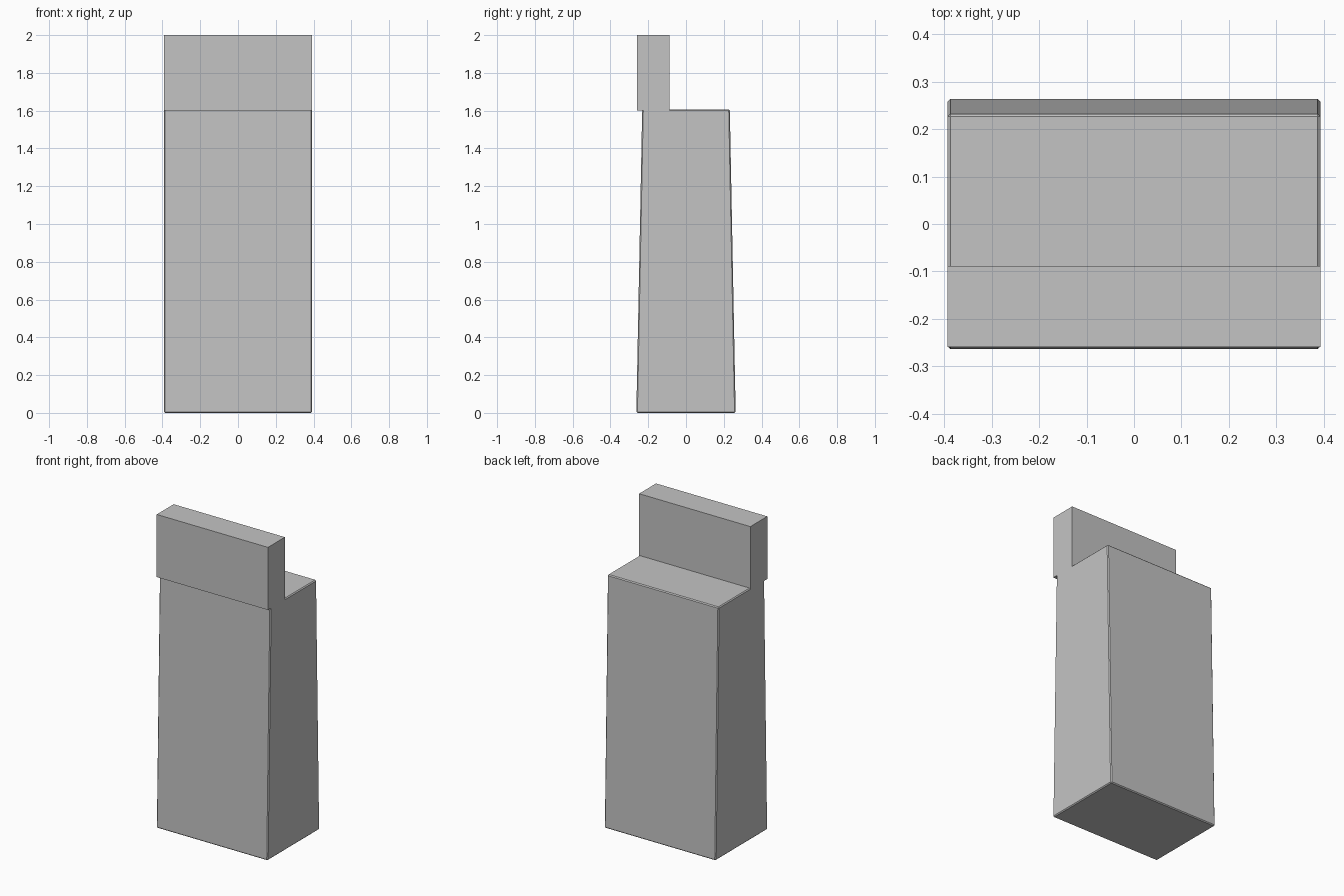
import bpy
import bmesh

default = bpy.data.objects.get("Cube")
if default:
    bpy.data.objects.remove(default, do_unlink=True)

# Single plain grey
grey = bpy.data.materials.new("plain_grey")
grey.use_nodes = True
color = (0.55, 0.55, 0.55, 1)
grey.diffuse_color = color
grey.node_tree.nodes["Principled BSDF"].inputs["Base Color"].default_value = color

HALF_WIDTH = 0.393


def block(name, y_bottom, y_top, z_range, bevel=0):
    """Box whose front and back can slope between a bottom and a top depth range."""
    bm = bmesh.new()
    bmesh.ops.create_cube(bm, size=2)
    for v in bm.verts:
        depth = y_top if v.co.z > 0 else y_bottom
        v.co = (v.co.x * HALF_WIDTH, depth[v.co.y > 0], z_range[v.co.z > 0])
    mesh = bpy.data.meshes.new(name)
    bm.to_mesh(mesh)
    bm.free()
    mesh.materials.append(grey)
    obj = bpy.data.objects.new(name, mesh)
    bpy.context.collection.objects.link(obj)
    if bevel:
        mod = obj.modifiers.new("edge_chamfer", "BEVEL")
        mod.width = bevel
        mod.segments = 1
        mod.limit_method = "NONE"
    return obj


# Tapered body with finely chamfered edges
block("tapered_body", (-0.263, 0.263), (-0.232, 0.232), (0, 1.606), bevel=0.006)

# Upright slab overhanging the front edge
block("upright_slab", (-0.259, -0.088), (-0.259, -0.088), (1.6, 2))
